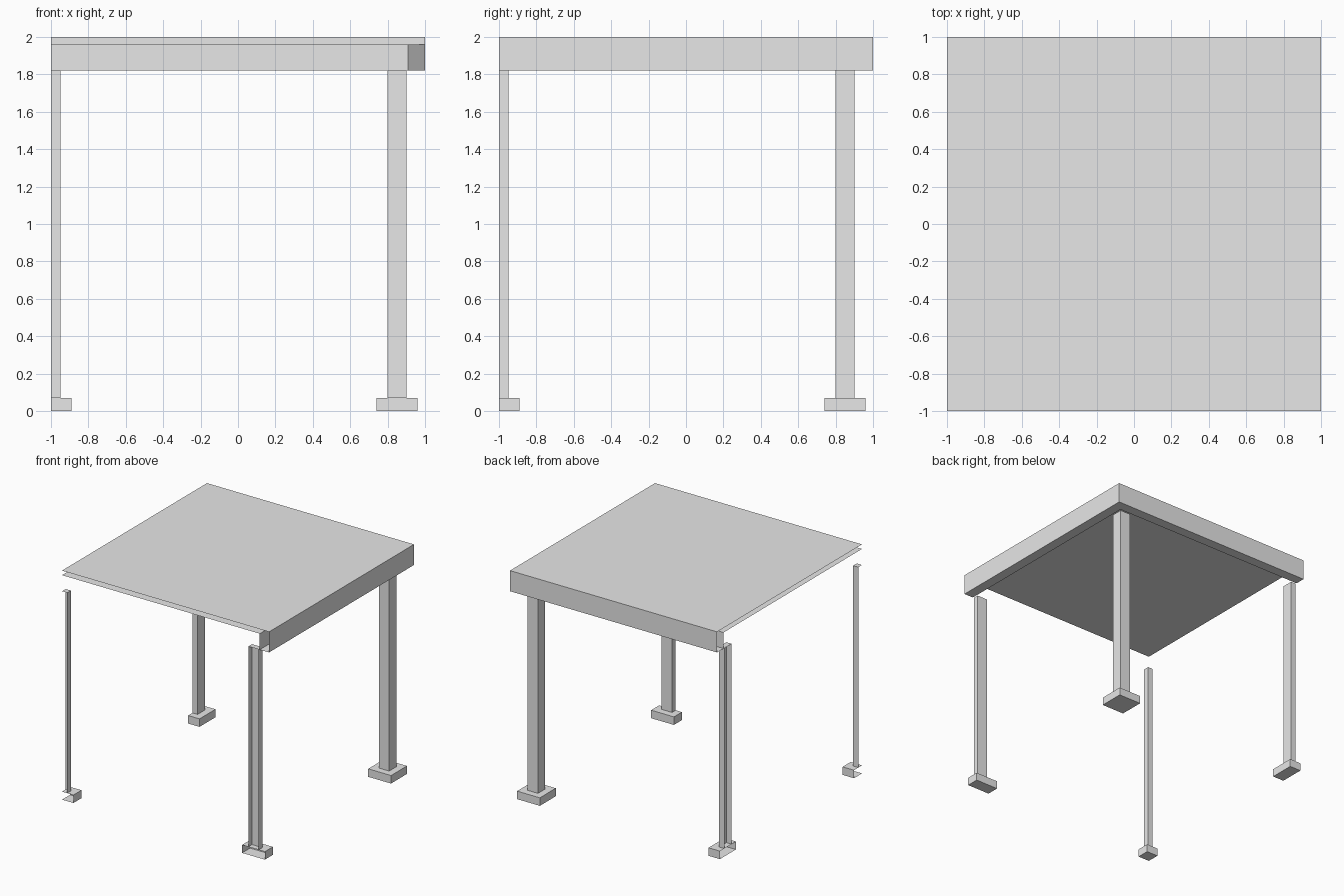
import bpy, bmesh
from mathutils import Vector

cube = bpy.data.objects.get("Cube")
if cube:
    bpy.data.objects.remove(cube)

grey = bpy.data.materials.new("light_grey")
grey.use_nodes = True
grey.diffuse_color = (0.8, 0.8, 0.8, 1)
grey.node_tree.nodes["Principled BSDF"].inputs["Base Color"].default_value = (0.8, 0.8, 0.8, 1)

CUT = -1.0                                  # section planes at x and y = CUT
EDGE, INNER = 1.0, 0.91                     # outer and inner faces of the rim
TOP, UNDER, RIM = 2.0, 1.96, 1.82           # roof top, ceiling, rim underside
BASE = 0.07                                 # footing height


def finish(name, bm):
    mesh = bpy.data.meshes.new(name)
    bm.to_mesh(mesh)
    bm.free()
    mesh.materials.append(grey)
    obj = bpy.data.objects.new(name, mesh)
    bpy.context.collection.objects.link(obj)


def open_box(name, lo, hi):
    """Box left open wherever it meets a section plane."""
    bm = bmesh.new()
    bmesh.ops.create_cube(bm, size=1)
    lo, hi = Vector(lo), Vector(hi)
    for v in bm.verts:
        v.co = (lo + hi) / 2 + v.co * (hi - lo)
    cut = [f for f in bm.faces
           if any(all(abs(v.co[a] - CUT) < 1e-4 for v in f.verts) for a in (0, 1))]
    bmesh.ops.delete(bm, geom=cut, context='FACES')
    finish(name, bm)


def quad(bm, points, facing):
    face = bm.faces.new([bm.verts.new(p) for p in points])
    face.normal_update()
    if face.normal.dot(Vector(facing)) < 0:
        face.normal_flip()


def square(size, z):
    return [(CUT, CUT, z), (size, CUT, z), (size, size, z), (CUT, size, z)]


def wall(a, b, z0, z1):
    return [(*a, z0), (*b, z0), (*b, z1), (*a, z1)]


# Roof with a hollow mitred rim along two sides
bm = bmesh.new()
quad(bm, square(EDGE, TOP), (0, 0, 1))
quad(bm, square(INNER, UNDER), (0, 0, -1))
for swap in (False, True):
    def p(x, y):
        return (y, x) if swap else (x, y)
    out = (*p(1, 0), 0)
    quad(bm, wall(p(EDGE, CUT), p(EDGE, EDGE), RIM, TOP), out)
    quad(bm, wall(p(INNER, CUT), p(INNER, INNER), RIM, UNDER), -Vector(out))
    rail = [p(INNER, CUT), p(EDGE, CUT), p(EDGE, EDGE), p(INNER, INNER)]
    quad(bm, [(*c, RIM) for c in rail], (0, 0, -1))
quad(bm, wall((INNER, INNER), (EDGE, EDGE), RIM, UNDER), (1, -1, 0))
bmesh.ops.remove_doubles(bm, verts=bm.verts, dist=1e-4)
finish("roof", bm)

# Posts and footings, trimmed at the section planes
for cx, side in ((CUT, "right"), (0.85, "left")):
    for cy, end in ((CUT, "front"), (0.85, "back")):
        for part, half, z0, z1 in (("post", 0.05, BASE, RIM), ("footing", 0.11, 0, BASE)):
            open_box(f"{end}_{side}_{part}",
                     (max(cx - half, CUT), max(cy - half, CUT), z0),
                     (cx + half, cy + half, z1))
